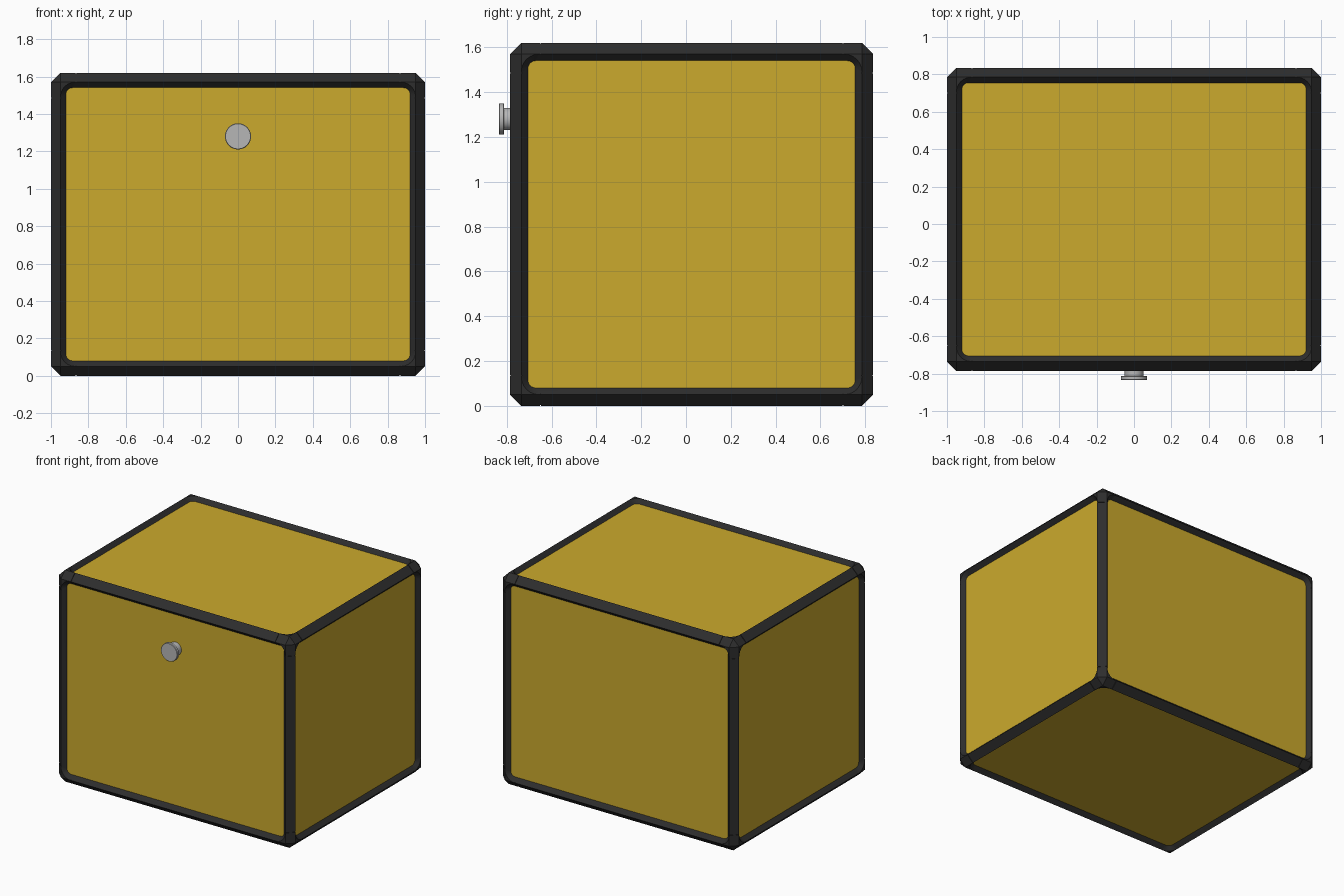
import bpy, bmesh, math
from mathutils import Vector, Matrix

if "Cube" in bpy.data.objects:
    bpy.data.objects.remove(bpy.data.objects["Cube"])

HALF = Vector((1.0, 0.81, 0.81))
CENTRE = Vector((0, 0.025, 0.81))
CHAMFER, DEPTH, SEAM = 0.05, 0.03, 0.135


def material(name, rgb):
    m = bpy.data.materials.new(name)
    m.use_nodes = True
    m.diffuse_color = (*rgb, 1)
    m.node_tree.nodes["Principled BSDF"].inputs["Base Color"].default_value = (*rgb, 1)
    return m


black = material("black rubber", (0.026, 0.026, 0.026))
yellow = material("mustard yellow", (0.6, 0.4, 0.026))
steel = material("brushed steel", (0.47, 0.47, 0.47))


def make_object(name, bm, mats, location=CENTRE):
    bmesh.ops.recalc_face_normals(bm, faces=bm.faces)
    mesh = bpy.data.meshes.new(name)
    bm.to_mesh(mesh)
    bm.free()
    for m in mats:
        mesh.materials.append(m)
    ob = bpy.data.objects.new(name, mesh)
    ob.location = location
    bpy.context.collection.objects.link(ob)
    return ob


def smooth(ob):
    bpy.ops.object.select_all(action="DESELECT")
    ob.select_set(True)
    bpy.context.view_layer.objects.active = ob
    bpy.ops.object.shade_smooth_by_angle(angle=math.radians(30))


def cut(ob, cutter):
    cutter.hide_render = True
    mod = ob.modifiers.new("cut", "BOOLEAN")
    mod.operation, mod.solver, mod.object = "DIFFERENCE", "EXACT", cutter
    bpy.context.view_layer.objects.active = ob
    bpy.ops.object.modifier_apply(modifier=mod.name)
    bpy.data.objects.remove(cutter)


def rounded_loop(bm, axis, sign, depth, inset, radius, steps=6):
    """Rounded rectangle parallel to one side of the box."""
    u, v = (axis + 1) % 3, (axis + 2) % 3
    loop = []
    for k, (su, sv) in enumerate(((1, 1), (-1, 1), (-1, -1), (1, -1))):
        for j in range(steps + 1):
            a = math.pi / 2 * (k + j / steps)
            p = Vector()
            p[axis] = sign * (HALF[axis] - depth)
            p[u] = su * (HALF[u] - inset - radius) + radius * math.cos(a)
            p[v] = sv * (HALF[v] - inset - radius) + radius * math.sin(a)
            loop.append(bm.verts.new(p))
    return loop


# Chamfered case
bm = bmesh.new()
bmesh.ops.create_cube(bm, size=2)
bmesh.ops.scale(bm, vec=HALF, verts=bm.verts)
bmesh.ops.bevel(bm, geom=bm.edges[:], offset=CHAMFER, segments=1, affect="EDGES")
case = make_object("case", bm, [black, yellow])

# Sloped recesses with rounded corners, one on each side
bm = bmesh.new()
for axis in range(3):
    for sign in (-1, 1):
        outer = rounded_loop(bm, axis, sign, -0.02, 0.03, 0.11)
        inner = rounded_loop(bm, axis, sign, DEPTH, 0.08, 0.035)
        bm.faces.new(outer)
        bm.faces.new(inner)
        for i in range(len(outer)):
            j = (i + 1) % len(outer)
            bm.faces.new((outer[i], outer[j], inner[j], inner[i]))
cut(case, make_object("recess_cutter", bm, [black, yellow]))

# Fine seams between the edge bars and the corner caps
bm = bmesh.new()
for axis in range(3):
    u, v = (axis + 1) % 3, (axis + 2) % 3
    size = Vector((0.079, 0.079, 0.079))
    size[axis] = 0.005
    turn = Matrix.Rotation(math.pi / 4, 4, "XYZ"[axis])
    for sa in (-1, 1):
        for su in (-1, 1):
            for sv in (-1, 1):
                p = Vector()
                p[axis] = sa * (HALF[axis] - SEAM)
                p[u], p[v] = su * HALF[u], sv * HALF[v]
                bmesh.ops.create_cube(
                    bm, size=1,
                    matrix=Matrix.Translation(p) @ turn @ Matrix.Diagonal((*size, 1)))
cut(case, make_object("seam_cutter", bm, [black, yellow]))

# Recess floors are the yellow panels
for face in case.data.polygons:
    face.material_index = 0
    for axis in range(3):
        on_floor = abs(abs(face.center[axis]) - HALF[axis] + DEPTH) < 0.001
        if on_floor and abs(face.normal[axis]) > 0.99:
            face.material_index = 1
smooth(case)


# Knob on the front
def disc(name, radius, y_front, y_back, bevel):
    bm = bmesh.new()
    bmesh.ops.create_cone(bm, cap_ends=True, segments=32, radius1=radius, radius2=radius,
                          depth=y_back - y_front,
                          matrix=Matrix.Rotation(math.pi / 2, 4, "X"))
    if bevel:
        rims = [e for e in bm.edges if abs(e.verts[0].co.y - e.verts[1].co.y) < 0.001]
        bmesh.ops.bevel(bm, geom=rims, offset=bevel, segments=1, affect="EDGES")
    smooth(make_object(name, bm, [steel], (0, (y_front + y_back) / 2, 1.28)))


disc("knob_head", 0.07, -0.835, -0.812, 0.003)
disc("knob_stem", 0.05, -0.812, -0.75, 0)
